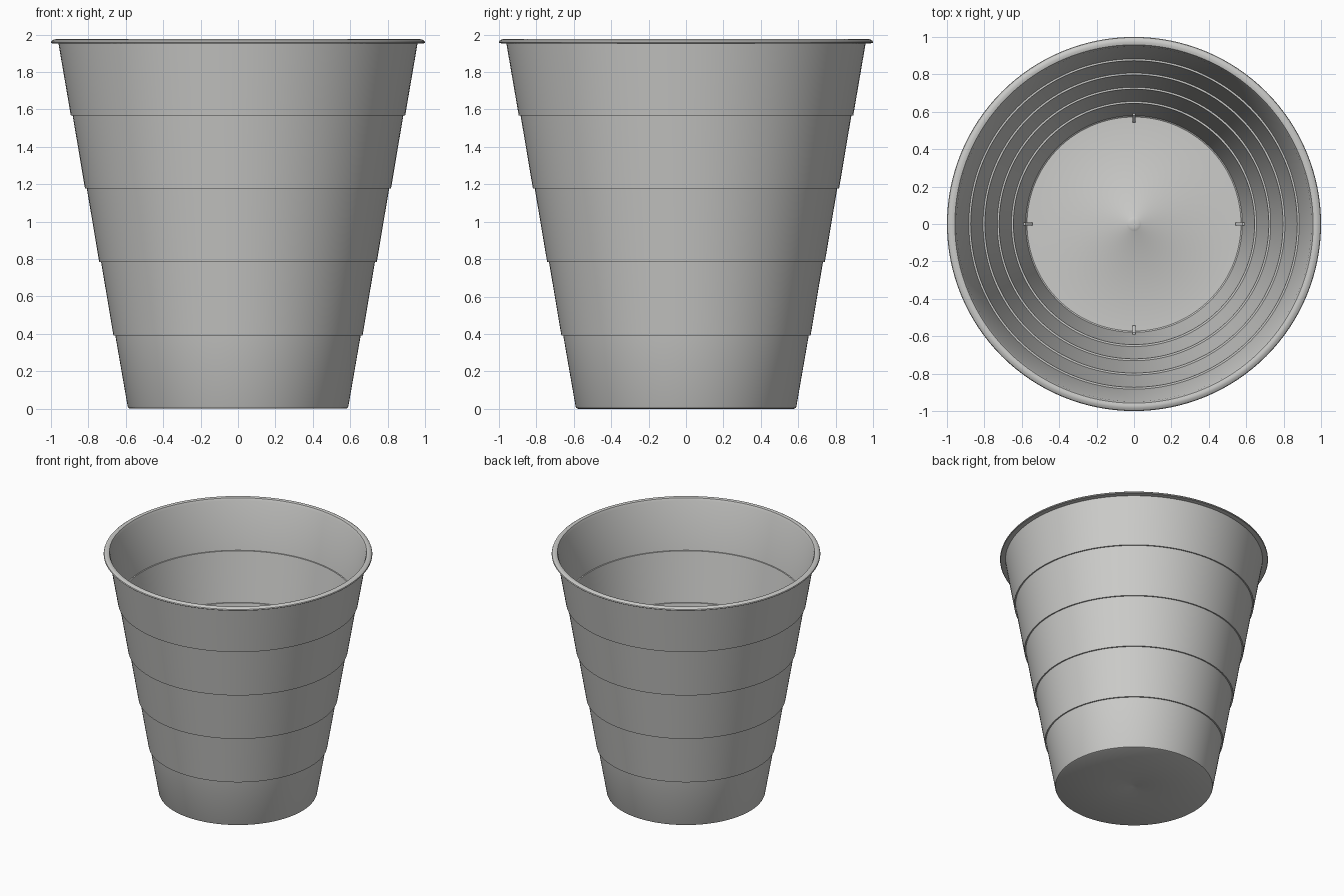
import bpy, bmesh, math
from mathutils import Matrix

cube = bpy.data.objects.get("Cube")
if cube:
    bpy.data.objects.remove(cube, do_unlink=True)

plastic = bpy.data.materials.new("pale_grey_plastic")
plastic.use_nodes = True
color = (0.6, 0.6, 0.585, 1)
plastic.diffuse_color = color
bsdf = plastic.node_tree.nodes["Principled BSDF"]
bsdf.inputs["Base Color"].default_value = color
bsdf.inputs["Roughness"].default_value = 0.5

TIERS = 5
TIER_HEIGHT = 0.392
BASE_RADIUS = 0.59
TIER_FLARE = 0.066   # widening along one tier
STEP = 0.01          # ledge between tiers
WALL = 0.011


def finish(bm, name, angle):
    """Turn a bmesh into a named, shaded object."""
    bmesh.ops.remove_doubles(bm, verts=bm.verts, dist=1e-5)
    bmesh.ops.recalc_face_normals(bm, faces=bm.faces)
    mesh = bpy.data.meshes.new(name)
    bm.to_mesh(mesh)
    bm.free()
    mesh.materials.append(plastic)
    obj = bpy.data.objects.new(name, mesh)
    bpy.context.collection.objects.link(obj)
    bpy.ops.object.select_all(action='DESELECT')
    obj.select_set(True)
    bpy.context.view_layer.objects.active = obj
    bpy.ops.object.shade_smooth_by_angle(angle=math.radians(angle))
    return obj


def lathe(name, profile, steps=128):
    """Spin a radius/height profile around the vertical axis."""
    bm = bmesh.new()
    verts = [bm.verts.new((r, 0, z)) for r, z in profile]
    edges = [bm.edges.new(pair) for pair in zip(verts, verts[1:])]
    bmesh.ops.spin(bm, geom=verts + edges, cent=(0, 0, 0), axis=(0, 0, 1),
                   angle=math.tau, steps=steps, use_merge=True)
    return finish(bm, name, 35)


def tier_wall(offset, lift, low):
    """Stepped wall from bottom to top, moved inward by offset."""
    points = []
    for i in range(TIERS):
        r = BASE_RADIUS - offset + i * (TIER_FLARE + STEP)
        bottom = i * TIER_HEIGHT + lift if i else low
        points += [(r, bottom), (r + TIER_FLARE, (i + 1) * TIER_HEIGHT + lift)]
    points[-1] = (points[-1][0], 1.953)
    return points


# Cup shell: underside, stepped outer wall, rolled rim, stepped inner wall, floor
underside = [(0, 0.004), (0.02, 0.003), (0.035, 0), (0.578, 0), (0.586, 0.004)]
rim = [(0.985, 1.953), (0.996, 1.954), (1.0, 1.958), (0.997, 1.966),
       (0.985, 1.974), (0.972, 1.976), (0.958, 1.972)]
floor = [(0.572, 0.013), (0.04, 0.013), (0.034, 0.017), (0.018, 0.02), (0, 0.021)]
outer = tier_wall(0, 0, 0.012)
inner = tier_wall(WALL, 0.008, 0.018)[::-1]
lathe("cup_shell", underside + outer + rim + inner + floor)

# Four small stacking ribs where the floor meets the wall
rib_side = [(0.542, 0.01), (0.585, 0.01), (0.594, 0.08), (0.58, 0.08), (0.542, 0.04)]
for i, place in enumerate(("left", "back", "right", "front")):
    bm = bmesh.new()
    face = bm.faces.new([bm.verts.new((x, -0.007, z)) for x, z in rib_side])
    side = bmesh.ops.extrude_face_region(bm, geom=[face])["geom"]
    bmesh.ops.translate(bm, vec=(0, 0.014, 0),
                        verts=[g for g in side if isinstance(g, bmesh.types.BMVert)])
    bmesh.ops.rotate(bm, verts=bm.verts, cent=(0, 0, 0),
                     matrix=Matrix.Rotation(i * math.pi / 2, 3, 'Z'))
    finish(bm, place + "_stacking_rib", 30)
